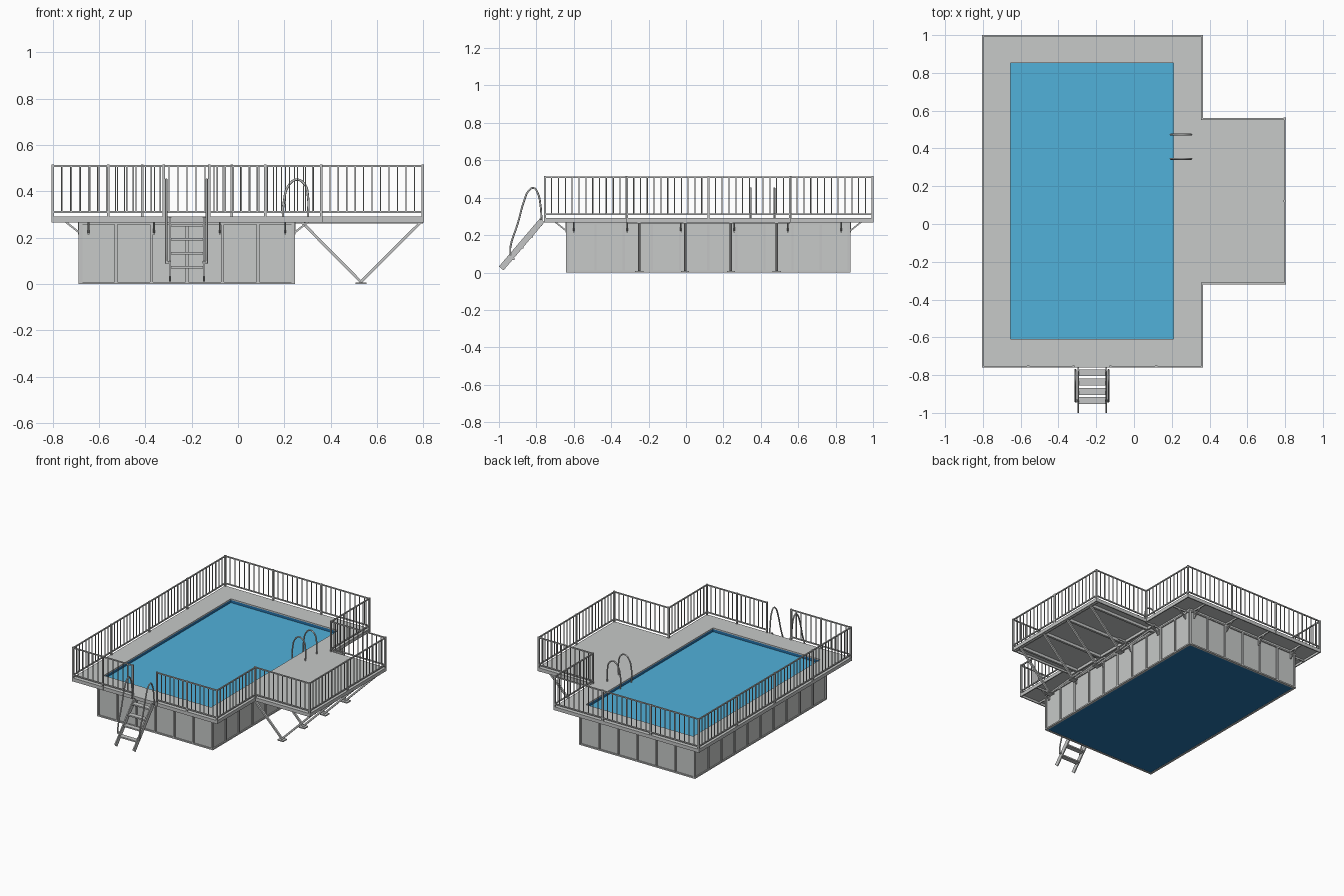
import bpy, bmesh
from mathutils import Vector

if "Cube" in bpy.data.objects:
    bpy.data.objects.remove(bpy.data.objects["Cube"])


def material(name, r, g, b):
    m = bpy.data.materials.new(name)
    m.use_nodes = True
    m.diffuse_color = (r, g, b, 1)
    m.node_tree.nodes["Principled BSDF"].inputs["Base Color"].default_value = (r, g, b, 1)
    return m


PANEL = material("panel grey", 0.57, 0.585, 0.578)
STEEL = material("steel grey", 0.55, 0.56, 0.555)
WATER = material("water blue", 0.083, 0.44, 0.70)
LINER = material("liner navy", 0.018, 0.17, 0.41)


class Part:
    """Collects boxes and bars into one named mesh object."""

    def __init__(self, name, mat):
        self.name, self.mat, self.bm = name, mat, bmesh.new()

    def box(self, x0, x1, y0, y1, z0, z1):
        vs = bmesh.ops.create_cube(self.bm, size=1)["verts"]
        for v in vs:
            v.co = Vector((x0 + (v.co.x + .5) * (x1 - x0),
                           y0 + (v.co.y + .5) * (y1 - y0),
                           z0 + (v.co.z + .5) * (z1 - z0)))

    def bar(self, a, b, wide, deep):
        # rectangular bar from a to b, 'wide' stays horizontal
        a, b = Vector(a), Vector(b)
        d = (b - a).normalized()
        side = d.cross(Vector((0, 0, 1)))
        side = side.normalized() if side.length > .001 else Vector((1, 0, 0))
        up = side.cross(d)
        for v in bmesh.ops.create_cube(self.bm, size=1)["verts"]:
            c = v.co.copy()
            v.co = a.lerp(b, c.y + .5) + side * c.x * wide + up * c.z * deep

    def done(self):
        bmesh.ops.recalc_face_normals(self.bm, faces=self.bm.faces)
        me = bpy.data.meshes.new(self.name)
        self.bm.to_mesh(me)
        self.bm.free()
        me.materials.append(self.mat)
        ob = bpy.data.objects.new(self.name, me)
        bpy.context.collection.objects.link(ob)


def tube(name, points, radius):
    cu = bpy.data.curves.new(name, "CURVE")
    cu.dimensions = "3D"
    cu.bevel_depth, cu.bevel_resolution, cu.resolution_u = radius, 2, 5
    cu.use_fill_caps = True
    sp = cu.splines.new("BEZIER")
    sp.bezier_points.add(len(points) - 1)
    for bp, p in zip(sp.bezier_points, points):
        bp.co = p
        bp.handle_left_type = bp.handle_right_type = "AUTO"
    cu.materials.append(STEEL)
    bpy.context.collection.objects.link(bpy.data.objects.new(name, cu))


# main extents: deck, side platform, basin walls, water opening
DX0, DX1, DY0, DY1 = -.80, .36, -.755, .996
EX, EY0, EY1 = .798, -.315, .557
WX0, WX1, WY0, WY1 = -.68, .239, -.634, .871
OX0, OX1, OY0, OY1 = -.655, .21, -.61, .853
TOP, UNDER, LOW = .292, .283, .267
LIP = .003

# basin walls
p = Part("basin_walls", PANEL)
p.box(WX0, OX0 - LIP, WY0, WY1, .004, UNDER)
p.box(OX1 + LIP, WX1, WY0, WY1, .004, UNDER)
p.box(OX0 - LIP, OX1 + LIP, WY0, OY0 - LIP, .004, UNDER)
p.box(OX0 - LIP, OX1 + LIP, OY1 + LIP, WY1, .004, UNDER)
p.done()

# wall ribs with bottom and top trim
p = Part("wall_ribs", STEEL)
r, g = .006, .008
for i in range(7):
    x = WX0 + (WX1 - WX0) * i / 6
    for y in (WY0, WY1):
        p.box(x - r, x + r, y - g, y + g, .002, LOW)
for i in range(11):
    y = WY0 + (WY1 - WY0) * i / 10
    for x in (WX0, WX1):
        p.box(x - g, x + g, y - r, y + r, .002, LOW)
for z0, z1 in ((0, .01), (.257, .267)):
    for y in (WY0, WY1):
        p.box(WX0 - g, WX1 + g, y - g, y + g, z0, z1)
    for x in (WX0, WX1):
        p.box(x - g, x + g, WY0 - g, WY1 + g, z0, z1)
p.done()

# floor, liner and water
p = Part("basin_floor", LINER)
p.box(WX0 + g, WX1 - g, WY0 + g, WY1 - g, .002, .012)
p.done()
p = Part("liner", LINER)
for x in (OX0 - LIP, OX1):
    p.box(x, x + LIP, OY0, OY1, .012, UNDER)
for y in (OY0 - LIP, OY1):
    p.box(OX0 - LIP, OX1 + LIP, y, y + LIP, .012, UNDER)
p.done()
p = Part("water", WATER)
p.box(OX0, OX1, OY0, OY1, .25, .264)
p.done()

# deck boards around the opening, and the side platform
p = Part("deck", PANEL)
p.box(DX0, OX0, DY0, DY1, UNDER, TOP)
p.box(OX1, DX1, DY0, DY1, UNDER, TOP)
p.box(OX0, OX1, DY0, OY0, UNDER, TOP)
p.box(OX0, OX1, OY1, DY1, UNDER, TOP)
p.box(DX1, EX, EY0, EY1, UNDER, TOP)
p.done()

# outline runs: start, end, number of railing bays
GAP0, GAP1 = -.32, -.124
RUNS = [((DX0, DY0), (GAP0, DY0), 2), ((GAP1, DY0), (DX1, DY0), 2),
        ((DX1, DY0), (DX1, EY0), 1), ((DX1, EY0), (EX, EY0), 1),
        ((EX, EY0), (EX, EY1), 2), ((EX, EY1), (DX1, EY1), 1),
        ((DX1, EY1), (DX1, DY1), 1), ((DX1, DY1), (DX0, DY1), 3),
        ((DX0, DY1), (DX0, DY0), 4)]

fascia = Part("deck_fascia", STEEL)
railing = Part("railing", STEEL)
zmid = (LOW + TOP) / 2
fascia.bar((GAP0, DY0, zmid), (GAP1, DY0, zmid), .008, TOP - LOW)
for a, b, bays in RUNS:
    a, b = Vector((*a, 0)), Vector((*b, 0))
    lift = lambda v, z: (v.x, v.y, z)
    fascia.bar(lift(a, zmid), lift(b, zmid), .008, TOP - LOW)
    for z in (.510, .312):
        railing.bar(lift(a, z), lift(b, z), .008, .008)
    for i in range(bays + 1):
        q = a.lerp(b, i / bays)
        railing.bar(lift(q, LOW), lift(q, .516), .011, .011)
    count = bays * round((b - a).length / bays / .037)
    for i in range(1, count):
        q = a.lerp(b, i / count)
        railing.bar(lift(q, .312), lift(q, .510), .005, .005)
fascia.done()
railing.done()

# small brackets under the overhang
p = Part("deck_brackets", STEEL)


def bracket(x, y, nx, ny):
    out = Vector((nx, ny, 0))
    base = Vector((x, y, 0))
    at = lambda d, z: base + out * d + Vector((0, 0, z))
    p.bar(at(.005, .222), at(.068, .272), .008, .008)
    p.bar(at(0, .274), at(.115, .274), .008, .012)
    p.bar(at(.006, .215), at(.006, .27), .008, .01)


for i in range(4):
    x = -.645 + .283 * i
    bracket(x, WY0, 0, -1)
    bracket(x, WY1, 0, 1)
for i in range(6):
    y = -.60 + .286 * i
    bracket(WX0, y, -1, 0)
    bracket(WX1, y, 1, 0)
p.done()

# platform joists, V struts and feet
p = Part("platform_frame", STEEL)
for i in range(4):
    y = -.25 + .245 * i
    p.bar((WX1, y, .272), (EX, y, .272), .016, .02)
    p.bar((.275, y, .268), (.53, y, .01), .014, .012)
    p.bar((.79, y, .268), (.53, y, .01), .014, .012)
    p.box(.508, .554, y - .022, y + .022, 0, .008)
for x in (.29, .785):
    p.bar((x, EY0, .273), (x, EY1, .273), .012, .02)
p.done()

# access ladder
p = Part("ladder", STEEL)
for x in (-.294, -.147):
    p.bar((x, -.988, .022), (x, -.768, .28), .008, .032)
for i in range(4):
    y, z = -.788 - .049 * i, .253 - .06 * i
    p.box(-.294, -.147, y - .018, y + .018, z - .005, z + .005)
p.done()

# ladder handrails
PROFILE = [(-.94, .09), (-.938, .14), (-.90, .26), (-.865, .385), (-.842, .436),
           (-.815, .452), (-.793, .425), (-.778, .36), (-.772, .28)]
for name, x in (("ladder_handrail_right", -.31), ("ladder_handrail_left", -.135)):
    tube(name, [(x, y, z) for y, z in PROFILE], .005)
p = Part("handrail_clamps", STEEL)
for x, s in ((-.31, 1), (-.135, -1)):
    p.box(min(x, x + s * .018), max(x, x + s * .018), -.945, -.93, .088, .1)
p.done()

# grab rails at the water edge
ARCH = [(.203, .25), (.194, .30), (.199, .36), (.215, .42), (.252, .451),
        (.287, .432), (.302, .38), (.302, .285)]
for name, y in (("grab_rail_front", .345), ("grab_rail_back", .473)):
    tube(name, [(x, y, z) for x, z in ARCH], .005)
